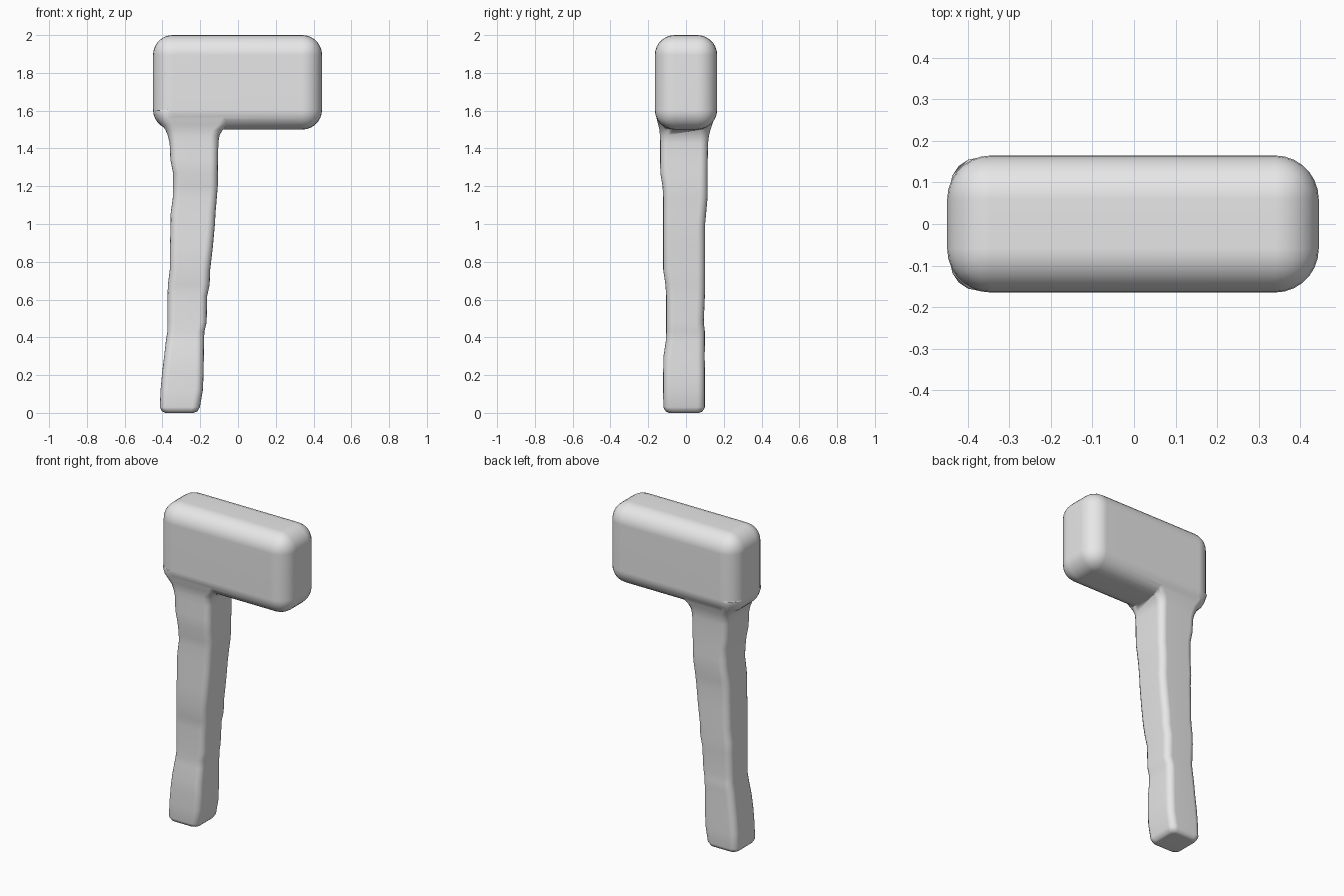
import bpy, bmesh, math
from mathutils import Vector

grey = bpy.data.materials.new("plain_grey")
grey.diffuse_color = (0.8, 0.8, 0.8, 1)


def new_object(name, bm):
    bmesh.ops.recalc_face_normals(bm, faces=bm.faces)
    mesh = bpy.data.meshes.new(name)
    bm.to_mesh(mesh)
    bm.free()
    mesh.materials.append(grey)
    obj = bpy.data.objects.new(name, mesh)
    bpy.context.collection.objects.link(obj)
    return obj


def rounded_rect(x0, x1, y0, y1, r, z, steps=4):
    """Points around a rectangle with rounded corners."""
    pts = []
    corners = ((x1 - r, y1 - r), (x0 + r, y1 - r), (x0 + r, y0 + r), (x1 - r, y0 + r))
    for i, (cx, cy) in enumerate(corners):
        for k in range(steps + 1):
            a = math.pi / 2 * (i + k / steps)
            pts.append(Vector((cx + r * math.cos(a), cy + r * math.sin(a), z)))
    return pts


# Head: block with generously rounded edges
bm = bmesh.new()
bmesh.ops.create_cube(bm, size=1)
for v in bm.verts:
    v.co = Vector((v.co.x * 0.895 - 0.0025, v.co.y * 0.33, v.co.z * 0.5 + 1.75))
bmesh.ops.bevel(bm, geom=bm.edges[:], offset=0.105, segments=7,
                profile=0.5, affect='EDGES')
head = new_object("hammer_head", bm)

# Handle: uneven carved shaft; z, x min, x max, y min, y max, corner radius
sections = [
    (0.000, -0.385, -0.235, -0.090, 0.070, 0.030),
    (0.008, -0.402, -0.215, -0.108, 0.088, 0.035),
    (0.030, -0.414, -0.202, -0.120, 0.100, 0.040),
    (0.120, -0.410, -0.186, -0.121, 0.100, 0.040),
    (0.210, -0.402, -0.182, -0.121, 0.100, 0.040),
    (0.300, -0.391, -0.181, -0.119, 0.099, 0.040),
    (0.380, -0.382, -0.180, -0.107, 0.100, 0.040),
    (0.430, -0.374, -0.178, -0.105, 0.100, 0.040),
    (0.480, -0.373, -0.166, -0.105, 0.094, 0.040),
    (0.620, -0.373, -0.163, -0.105, 0.100, 0.040),
    (0.680, -0.371, -0.150, -0.109, 0.101, 0.040),
    (0.760, -0.361, -0.147, -0.121, 0.101, 0.040),
    (0.880, -0.360, -0.133, -0.121, 0.101, 0.040),
    (1.000, -0.357, -0.122, -0.121, 0.101, 0.040),
    (1.060, -0.356, -0.119, -0.121, 0.107, 0.040),
    (1.140, -0.345, -0.112, -0.121, 0.114, 0.040),
    (1.200, -0.344, -0.107, -0.124, 0.114, 0.040),
    (1.270, -0.344, -0.107, -0.136, 0.114, 0.040),
    (1.340, -0.358, -0.106, -0.137, 0.115, 0.040),
    (1.430, -0.362, -0.104, -0.137, 0.117, 0.042),
    (1.470, -0.372, -0.098, -0.138, 0.122, 0.045),
    (1.500, -0.385, -0.080, -0.141, 0.130, 0.050),
    (1.525, -0.403, -0.050, -0.147, 0.138, 0.055),
    (1.560, -0.428, -0.020, -0.156, 0.150, 0.060),
    (1.600, -0.443, -0.020, -0.161, 0.160, 0.070),
]
bm = bmesh.new()
rings = [[bm.verts.new(p) for p in rounded_rect(*s[1:], s[0])] for s in sections]
for a, b in zip(rings, rings[1:]):
    for i in range(len(a)):
        j = (i + 1) % len(a)
        bm.faces.new((a[i], a[j], b[j], b[i]))
bm.faces.new(rings[0][::-1])
bm.faces.new(rings[-1])
handle = new_object("handle", bm)

# Fuse the handle into the head
fuse = head.modifiers.new("fuse", 'BOOLEAN')
fuse.operation = 'UNION'
fuse.solver = 'EXACT'
fuse.object = handle
bpy.context.view_layer.objects.active = head
head.select_set(True)
bpy.ops.object.modifier_apply(modifier="fuse")
bpy.data.objects.remove(handle)
head.name = "hammer"

# Smooth shading that keeps the large sides flat
for p in head.data.polygons:
    p.use_smooth = True
head.modifiers.new("even_shading", 'WEIGHTED_NORMAL')
